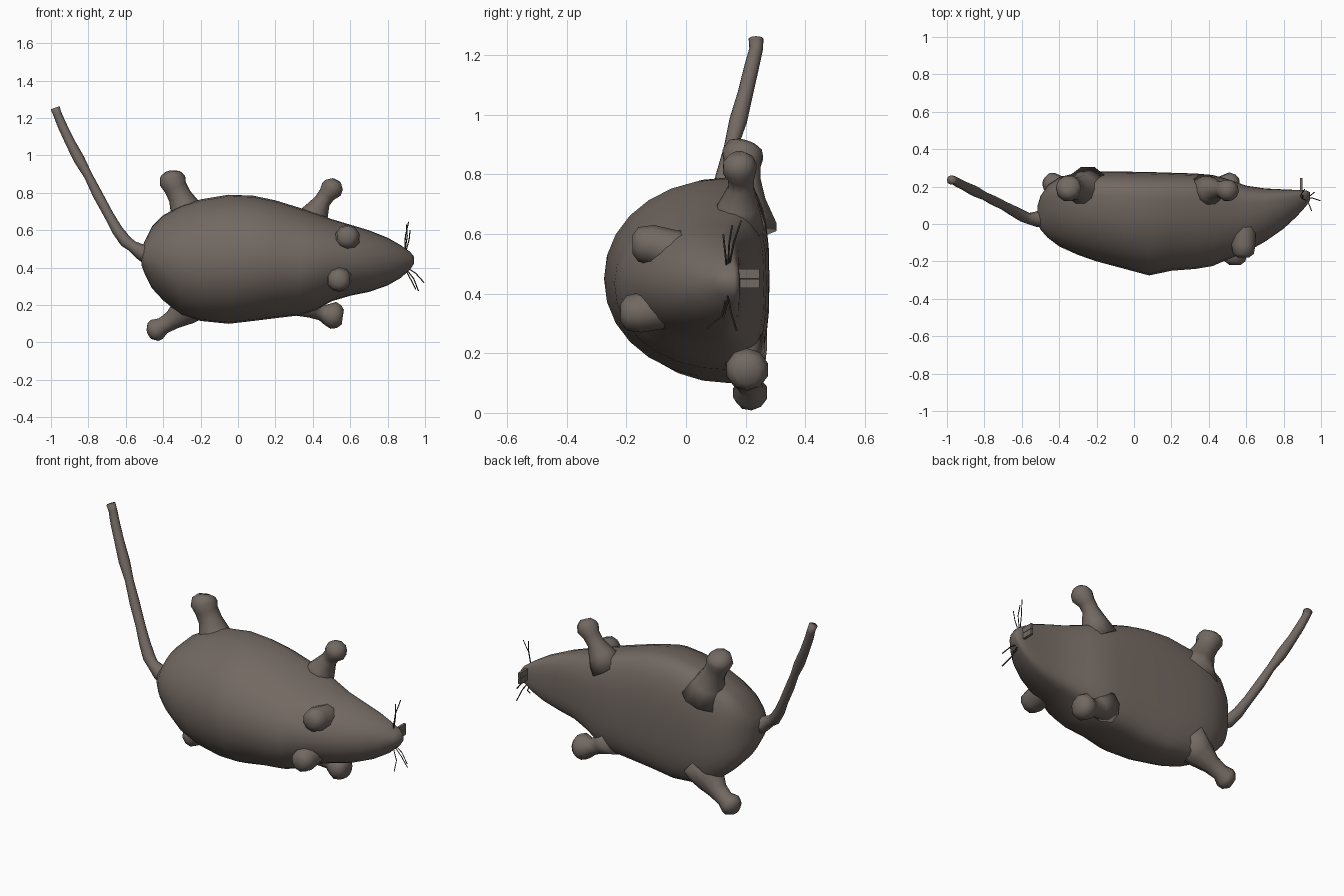
import bpy, bmesh, math
from mathutils import Vector


def material(name, rgb):
    m = bpy.data.materials.new(name)
    m.diffuse_color = (*rgb, 1)
    return m


FUR = material("grey brown fur", (0.17, 0.14, 0.122))
DARK = material("dark whisker", (0.06, 0.05, 0.045))


def loft(name, rings, mat):
    """Skin a list of equal-length closed rings and cap both ends."""
    bm = bmesh.new()
    rows = [[bm.verts.new(p) for p in r] for r in rings]
    n = len(rows[0])
    for a, b in zip(rows, rows[1:]):
        for i in range(n):
            j = (i + 1) % n
            bm.faces.new((a[i], a[j], b[j], b[i]))
    bm.faces.new(rows[0][::-1])
    bm.faces.new(rows[-1])
    bmesh.ops.recalc_face_normals(bm, faces=bm.faces)
    me = bpy.data.meshes.new(name)
    bm.to_mesh(me)
    bm.free()
    ob = bpy.data.objects.new(name, me)
    bpy.context.collection.objects.link(ob)
    me.materials.append(mat)
    for p in me.polygons:
        p.use_smooth = True
    return ob


def tube(name, pts, mat=FUR, sides=10):
    """Tapered tube through (x, y, z, radius) points."""
    P = [Vector(p[:3]) for p in pts]
    rings = []
    for i, c in enumerate(P):
        d = (P[min(i + 1, len(P) - 1)] - P[max(i - 1, 0)]).normalized()
        ref = Vector((0, 1, 0)) if abs(d.y) < 0.8 else Vector((1, 0, 0))
        u = d.cross(ref).normalized()
        v = d.cross(u)
        r = pts[i][3]
        rings.append([c + u * r * math.cos(t) + v * r * math.sin(t)
                      for t in (k * math.tau / sides for k in range(sides))])
    return loft(name, rings, mat)


# Body and head: x, z low, z high, y of back, y of belly
SECTIONS = [
    (-0.515, 0.41, 0.50, 0.00, 0.10), (-0.50, 0.37, 0.54, -0.03, 0.15),
    (-0.46, 0.29, 0.62, -0.075, 0.21), (-0.40, 0.225, 0.68, -0.12, 0.25),
    (-0.30, 0.145, 0.735, -0.165, 0.275), (-0.20, 0.115, 0.765, -0.20, 0.28),
    (-0.05, 0.10, 0.79, -0.24, 0.28), (0.08, 0.115, 0.785, -0.275, 0.278),
    (0.20, 0.13, 0.76, -0.25, 0.274), (0.33, 0.145, 0.72, -0.24, 0.27),
    (0.42, 0.175, 0.69, -0.225, 0.262), (0.50, 0.22, 0.66, -0.19, 0.24),
    (0.60, 0.25, 0.63, -0.15, 0.205), (0.70, 0.27, 0.60, -0.095, 0.19),
    (0.80, 0.305, 0.56, -0.025, 0.185), (0.87, 0.345, 0.52, 0.04, 0.182),
    (0.92, 0.39, 0.485, 0.095, 0.18), (0.94, 0.42, 0.46, 0.125, 0.17),
]


def body_ring(x, lo, hi, back, belly, n=28):
    zc, h = (lo + hi) / 2, (hi - lo) / 2
    yc = back + (belly - back) * 0.74      # widest near the flat belly
    ring = []
    for k in range(n):
        t = k * math.tau / n
        c, s = math.cos(t), math.sin(t)
        e = 0.75 if c > 0 else 0.97
        d = belly - yc if c > 0 else yc - back
        ring.append((x, yc + d * math.copysign(abs(c) ** e, c),
                     zc + h * math.copysign(abs(s) ** e, s)))
    return ring


loft("body", [body_ring(*s) for s in SECTIONS], FUR)

# Legs, flared where they join the body
LEGS = {
    "hind_leg_upper": [(-0.25, 0.18, 0.63, 0.13), (-0.28, 0.185, 0.715, 0.085),
                       (-0.31, 0.19, 0.78, 0.063), (-0.335, 0.19, 0.83, 0.062),
                       (-0.35, 0.19, 0.865, 0.072), (-0.36, 0.20, 0.895, 0.06),
                       (-0.362, 0.205, 0.91, 0.03)],
    "hind_leg_lower": [(-0.22, 0.17, 0.23, 0.11), (-0.29, 0.19, 0.165, 0.08),
                       (-0.35, 0.205, 0.12, 0.052), (-0.40, 0.215, 0.09, 0.045),
                       (-0.435, 0.215, 0.07, 0.06), (-0.455, 0.22, 0.055, 0.055),
                       (-0.475, 0.225, 0.045, 0.03)],
    "front_leg_upper": [(0.38, 0.17, 0.63, 0.10), (0.42, 0.18, 0.70, 0.068),
                        (0.45, 0.185, 0.755, 0.045), (0.475, 0.185, 0.79, 0.046),
                        (0.50, 0.18, 0.82, 0.06), (0.515, 0.175, 0.845, 0.052),
                        (0.525, 0.17, 0.865, 0.028)],
    "front_leg_lower": [(0.35, 0.18, 0.22, 0.09), (0.41, 0.195, 0.18, 0.055),
                        (0.45, 0.205, 0.16, 0.044), (0.48, 0.205, 0.15, 0.06),
                        (0.51, 0.205, 0.145, 0.073), (0.54, 0.205, 0.138, 0.062),
                        (0.56, 0.205, 0.135, 0.04)],
}
for name, pts in LEGS.items():
    tube(name, pts)

# Ears: stubby rounded lobes on the back of the head
for name, x, z, dz, y in (("ear_upper", 0.585, 0.545, 0.02, -0.08),
                          ("ear_lower", 0.54, 0.35, -0.015, -0.12)):
    tube(name, [(x - 0.01, y + 0.10, z - dz, 0.085), (x, y + 0.03, z, 0.07),
                (x, y - 0.04, z + dz, 0.066), (x, y - 0.08, z + dz, 0.058),
                (x, y - 0.10, z + dz, 0.03)])

# Tail: slightly knobbly
tube("tail", [(-0.46, 0.04, 0.46, 0.06), (-0.52, 0.025, 0.485, 0.042),
              (-0.565, 0.03, 0.515, 0.03), (-0.60, 0.045, 0.54, 0.033),
              (-0.645, 0.07, 0.60, 0.03), (-0.69, 0.095, 0.68, 0.026),
              (-0.75, 0.125, 0.79, 0.027), (-0.80, 0.15, 0.89, 0.023),
              (-0.85, 0.175, 0.98, 0.030), (-0.90, 0.20, 1.075, 0.026),
              (-0.94, 0.22, 1.16, 0.025), (-0.965, 0.235, 1.22, 0.023),
              (-0.978, 0.235, 1.255, 0.025)], sides=8)

# Front teeth: a pair of thin plates below the snout
for k, z in enumerate((0.434, 0.467)):
    bpy.ops.mesh.primitive_cube_add(size=1, location=(0.895, 0.207, z))
    ob = bpy.context.object
    ob.name = f"tooth_{k + 1}"
    ob.scale = (0.014, 0.08, 0.031)
    ob.data.materials.append(FUR)

# Whiskers: three thin bent hairs per cheek
HAIRS = [(0.49, [(0.895, 0.16, 0.57), (0.912, 0.185, 0.645)]),
         (0.49, [(0.905, 0.145, 0.57), (0.90, 0.155, 0.63)]),
         (0.48, [(0.915, 0.13, 0.55), (0.92, 0.125, 0.60)]),
         (0.39, [(0.95, 0.14, 0.37), (0.995, 0.125, 0.32)]),
         (0.385, [(0.94, 0.15, 0.34), (0.965, 0.17, 0.275)]),
         (0.38, [(0.93, 0.12, 0.325), (0.95, 0.07, 0.285)])]
for k, (z, pts) in enumerate(HAIRS):
    root = (0.89, 0.14, z - 0.02 if z > 0.43 else z + 0.02)
    tube(f"whisker_{k + 1}", [(*p, 0.003) for p in [root] + pts], DARK, 4)
